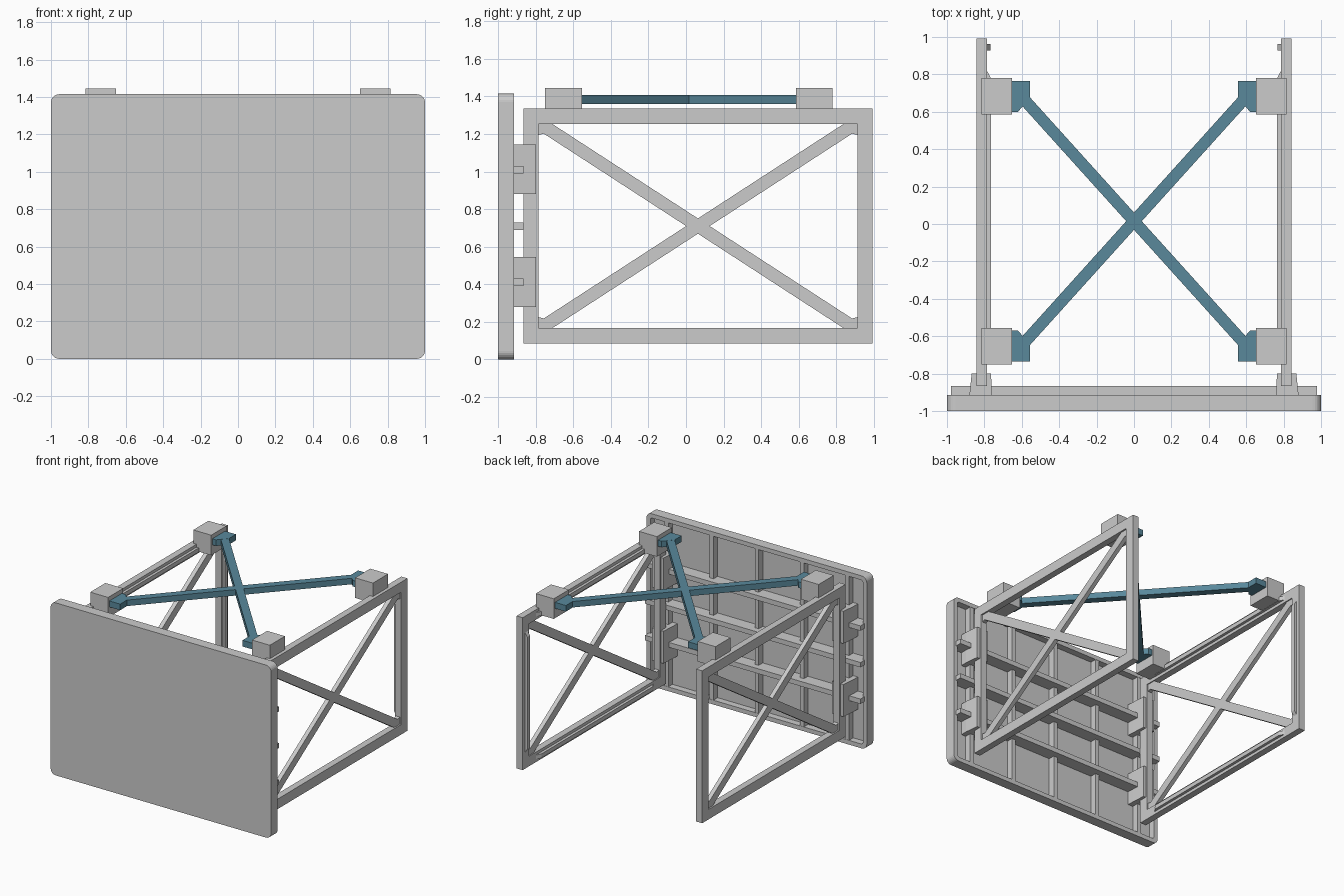
import bpy, bmesh
from math import cos, sin, pi, hypot

if "Cube" in bpy.data.objects:
    bpy.data.objects.remove(bpy.data.objects["Cube"])

AX = {'x': lambda a, b, h: (h, a, b), 'y': lambda a, b, h: (a, h, b), 'z': lambda a, b, h: (a, b, h)}


def finish(name, bm, mirror=False, mat=None):
    bmesh.ops.recalc_face_normals(bm, faces=bm.faces)
    me = bpy.data.meshes.new(name)
    bm.to_mesh(me)
    bm.free()
    ob = bpy.data.objects.new(name, me)
    bpy.context.collection.objects.link(ob)
    if mat:
        me.materials.append(mat)
    if mirror:
        ob.modifiers.new("Mirror", 'MIRROR')
    return ob


def add_prism(bm, pts, axis, lo, hi):
    a, b = ([bm.verts.new(AX[axis](*p, h)) for p in pts] for h in (lo, hi))
    bm.faces.new(a)
    bm.faces.new(b)
    for i in range(len(pts)):
        j = (i + 1) % len(pts)
        bm.faces.new((a[i], a[j], b[j], b[i]))


def add_box(bm, x0, x1, y0, y1, z0, z1):
    add_prism(bm, rect(x0, x1, y0, y1), 'z', z0, z1)


def add_ring(bm, outer, inner, axis, lo, hi):
    loops = [[bm.verts.new(AX[axis](*p, h)) for p in pts]
             for pts, h in ((outer, lo), (outer, hi), (inner, hi), (inner, lo))]
    n = len(outer)
    for k in range(4):
        a, b = loops[k], loops[(k + 1) % 4]
        for i in range(n):
            j = (i + 1) % n
            bm.faces.new((a[i], a[j], b[j], b[i]))


def rect(a0, a1, b0, b1):
    return [(a0, b0), (a1, b0), (a1, b1), (a0, b1)]


def rounded(a0, a1, b0, b1, r, n=6):
    out = []
    for k, (a, b) in enumerate(rect(a0 + r, a1 - r, b0 + r, b1 - r)):
        for i in range(n + 1):
            t = (k + 2) * pi / 2 + i * pi / 2 / n
            out.append((a + r * cos(t), b + r * sin(t)))
    return out


def bar(p, q, w):
    dx, dy = q[0] - p[0], q[1] - p[1]
    l = hypot(dx, dy)
    nx, ny = -dy / l * w, dx / l * w
    return [(p[0] + nx, p[1] + ny), (p[0] - nx, p[1] - ny), (q[0] - nx, q[1] - ny), (q[0] + nx, q[1] + ny)]


# front panel: plate and raised rim
bm = bmesh.new()
add_prism(bm, rounded(-1, 1, 0, 1.415, 0.045), 'y', -1, -0.97)
finish("front_panel", bm)
bm = bmesh.new()
add_ring(bm, rounded(-1, 1, 0, 1.415, 0.045), rounded(-0.965, 0.965, 0.035, 1.38, 0.02), 'y', -0.97, -0.915)
finish("panel_rim", bm)

# ribs on the back of the panel
bm = bmesh.new()
for x in (-0.82, -0.41, 0, 0.41, 0.82):
    add_box(bm, x - 0.018, x + 0.018, -0.975, -0.917, 0.03, 1.385)
finish("vertical_ribs", bm)
bm = bmesh.new()
for z in (0.41, 0.71, 1.01):
    add_box(bm, -0.978, 0.978, -0.975, -0.865, z - 0.02, z + 0.02)
finish("horizontal_ribs", bm)

# clips that grip the side frames
bm = bmesh.new()
for z in (0.28, 0.88):
    clip = [(0.755, -0.975), (0.88, -0.975), (0.88, -0.915), (0.868, -0.80), (0.84, -0.80),
            (0.84, -0.865), (0.788, -0.865), (0.788, -0.80), (0.765, -0.80), (0.758, -0.915)]
    add_prism(bm, clip, 'z', z, z + 0.265)
finish("panel_clips", bm, True)

# side frames
X0, X1 = 0.787, 0.842
bm = bmesh.new()
add_ring(bm, rect(-0.865, 0.993, 0.085, 1.335), rect(-0.785, 0.912, 0.167, 1.253), 'x', X0, X1)
finish("side_frame", bm, True)

# diagonal cross with small corner gussets
CY, CZ = 0.0635, 0.71
bm = bmesh.new()
for s in (-1, 1):
    add_prism(bm, bar((CY - 0.86, CZ - s * 0.558), (CY + 0.86, CZ + s * 0.558), 0.034), 'x', X0 + 0.008, X1 - 0.012)
    for t in (-1, 1):
        gusset = [(0.86, 0.482), (0.81, 0.495), (0.77, 0.55), (0.86, 0.55)]
        add_prism(bm, [(CY + s * a, CZ + t * b) for a, b in gusset], 'x', X0 + 0.008, X1 - 0.012)
finish("side_cross", bm, True)

# tapered stiffening strips on the inner face of the frame
bm = bmesh.new()
for z in (0.126, 1.294):
    add_prism(bm, [(X0 + 0.005, -0.71), (0.765, -0.66), (0.765, 0.78), (X0 + 0.005, 0.83)], 'z', z - 0.017, z + 0.017)
for y in (0.945,):
    add_prism(bm, [(X0 + 0.005, 0.21), (0.767, 0.25), (0.767, 1.17), (X0 + 0.005, 1.21)], 'y', y - 0.017, y + 0.017)
finish("frame_stiffeners", bm, True)

# corner blocks on the top rails
bm = bmesh.new()
for y in (-0.653, 0.683):
    add_box(bm, 0.653, 0.815, y - 0.098, y + 0.098, 1.28, 1.445)
finish("corner_block", bm, True)

# blue top brace
blue = bpy.data.materials.new("brace_blue")
blue.diffuse_color = (0.10, 0.25, 0.33, 1)
blue.use_nodes = True
blue.node_tree.nodes["Principled BSDF"].inputs["Base Color"].default_value = blue.diffuse_color
bm = bmesh.new()
for s in (-1, 1):
    add_prism(bm, bar((-s * 0.585, -0.633), (s * 0.585, 0.663), 0.031), 'z', 1.36, 1.409)
    for t in (-1, 1):
        tip = [(0.70, 0.585), (0.62, 0.585), (0.555, 0.66), (0.555, 0.75), (0.70, 0.75)]
        add_prism(bm, [(s * a, 0.015 + t * b) for a, b in tip], 'z', 1.36, 1.41)
finish("top_brace", bm, mat=blue)
